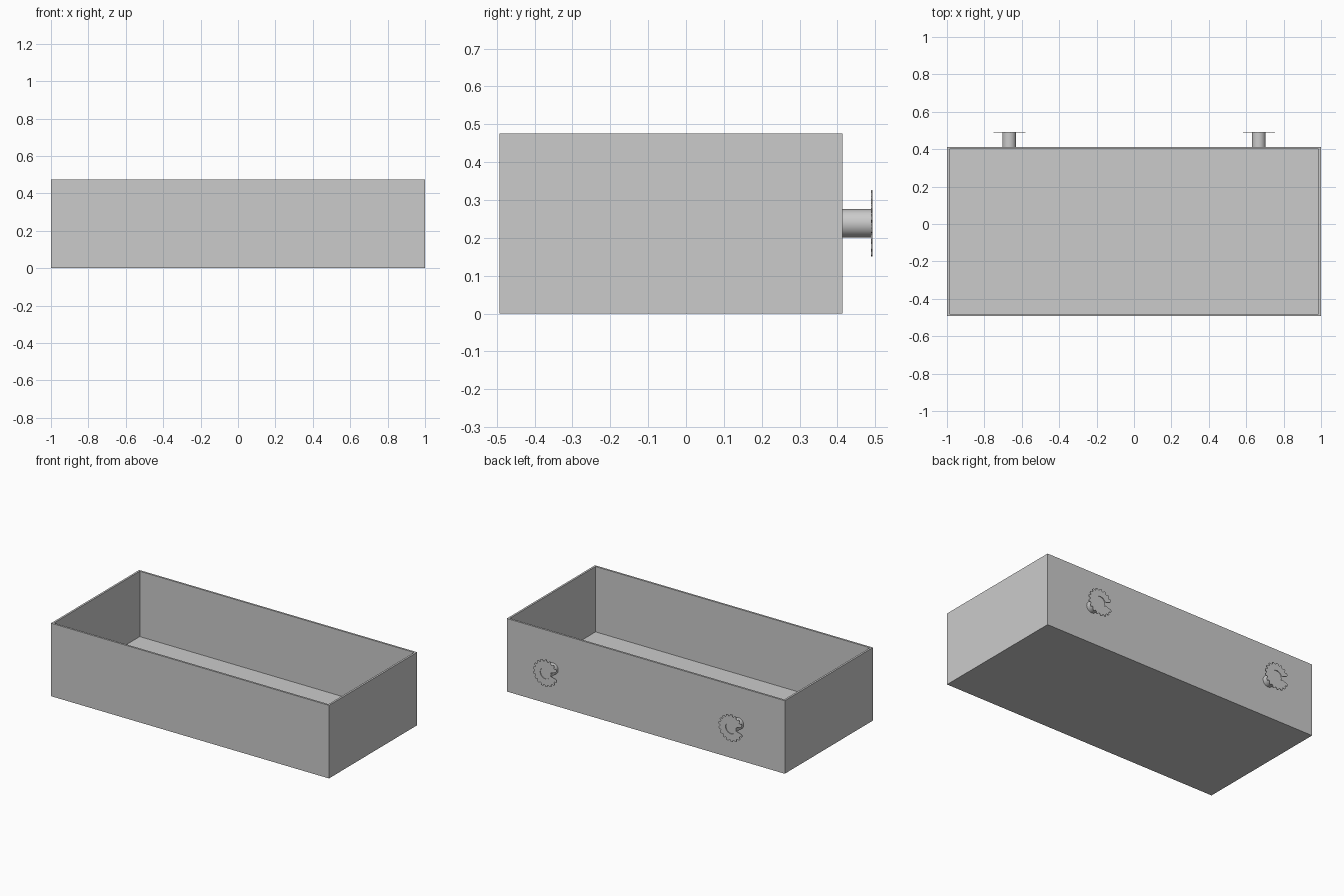
import bpy
import bmesh
import math
from mathutils import Matrix, Vector

default_cube = bpy.data.objects.get("Cube")
if default_cube:
    bpy.data.objects.remove(default_cube, do_unlink=True)

# Overall sizes
HALF_X, FRONT, BACK, HEIGHT = 1.0, -0.493, 0.413, 0.475
WALL, FLOOR = 0.018, 0.05
GEAR_Y, GEAR_THICK = 0.489, 0.004
AXLE_RADIUS, AXLE_Z = 0.037, 0.2385

grey = bpy.data.materials.new("plain grey")
grey.use_nodes = True
colour = (0.6, 0.6, 0.6, 1)
grey.diffuse_color = colour
grey.node_tree.nodes["Principled BSDF"].inputs["Base Color"].default_value = colour


def finish(bm, name):
    bmesh.ops.recalc_face_normals(bm, faces=bm.faces)
    mesh = bpy.data.meshes.new(name)
    bm.to_mesh(mesh)
    bm.free()
    mesh.materials.append(grey)
    obj = bpy.data.objects.new(name, mesh)
    bpy.context.collection.objects.link(obj)
    return obj


# Open tray: a block whose top is inset for the rim and pushed down to the floor
def make_tray():
    bm = bmesh.new()
    bmesh.ops.create_cube(bm, size=1)
    bmesh.ops.scale(bm, vec=(2 * HALF_X, BACK - FRONT, HEIGHT), verts=bm.verts)
    bmesh.ops.translate(bm, vec=(0, (BACK + FRONT) / 2, HEIGHT / 2), verts=bm.verts)
    bm.normal_update()
    top = max(bm.faces, key=lambda f: f.calc_center_median().z)
    bmesh.ops.inset_region(bm, faces=[top], thickness=WALL)
    well = bmesh.ops.extrude_face_region(bm, geom=[top])["geom"]
    verts = [g for g in well if isinstance(g, bmesh.types.BMVert)]
    bmesh.ops.translate(bm, vec=(0, 0, FLOOR - HEIGHT), verts=verts)
    if top.is_valid:
        bmesh.ops.delete(bm, geom=[top], context="FACES_ONLY")
    finish(bm, "tray")


# Round axle standing out from the back wall
def make_axle(x, side):
    bm = bmesh.new()
    length = GEAR_Y - BACK
    place = Matrix.Translation((x, BACK + length / 2, AXLE_Z))
    bmesh.ops.create_cone(bm, cap_ends=True, segments=40, radius1=AXLE_RADIUS,
                          radius2=AXLE_RADIUS, depth=length,
                          matrix=place @ Matrix.Rotation(math.pi / 2, 4, "X"))
    obj = finish(bm, side + "_axle")
    bpy.ops.object.select_all(action="DESELECT")
    obj.select_set(True)
    bpy.context.view_layer.objects.active = obj
    bpy.ops.object.shade_smooth_by_angle(angle=math.radians(30))


# Thin toothed disc with a centre hole and a slot open towards -x
def make_gear(x, side, teeth=16, root=0.077, tip=0.0885):
    bm = bmesh.new()
    slot = 0.25
    pitch = (2 * math.pi - 2 * slot) / teeth
    rows = []
    for i in range(teeth):
        for step, radius in ((0.05, root), (0.25, tip), (0.6, tip), (0.85, root)):
            a = math.pi + slot + (i + step) * pitch
            ray = Vector((math.cos(a), 0, math.sin(a)))
            centre = Vector((x, GEAR_Y, AXLE_Z))
            rows.append([bm.verts.new(centre + ray * r) for r in (AXLE_RADIUS, radius)])
    for (a, b), (c, d) in zip(rows, rows[1:]):
        bm.faces.new((a, b, d, c))
    top = bmesh.ops.extrude_face_region(bm, geom=bm.faces[:], use_keep_orig=True)["geom"]
    verts = [g for g in top if isinstance(g, bmesh.types.BMVert)]
    bmesh.ops.translate(bm, vec=(0, GEAR_THICK, 0), verts=verts)
    finish(bm, side + "_gear")


make_tray()
for x, side in ((0.667, "left"), (-0.667, "right")):
    make_axle(x, side)
    make_gear(x, side)
